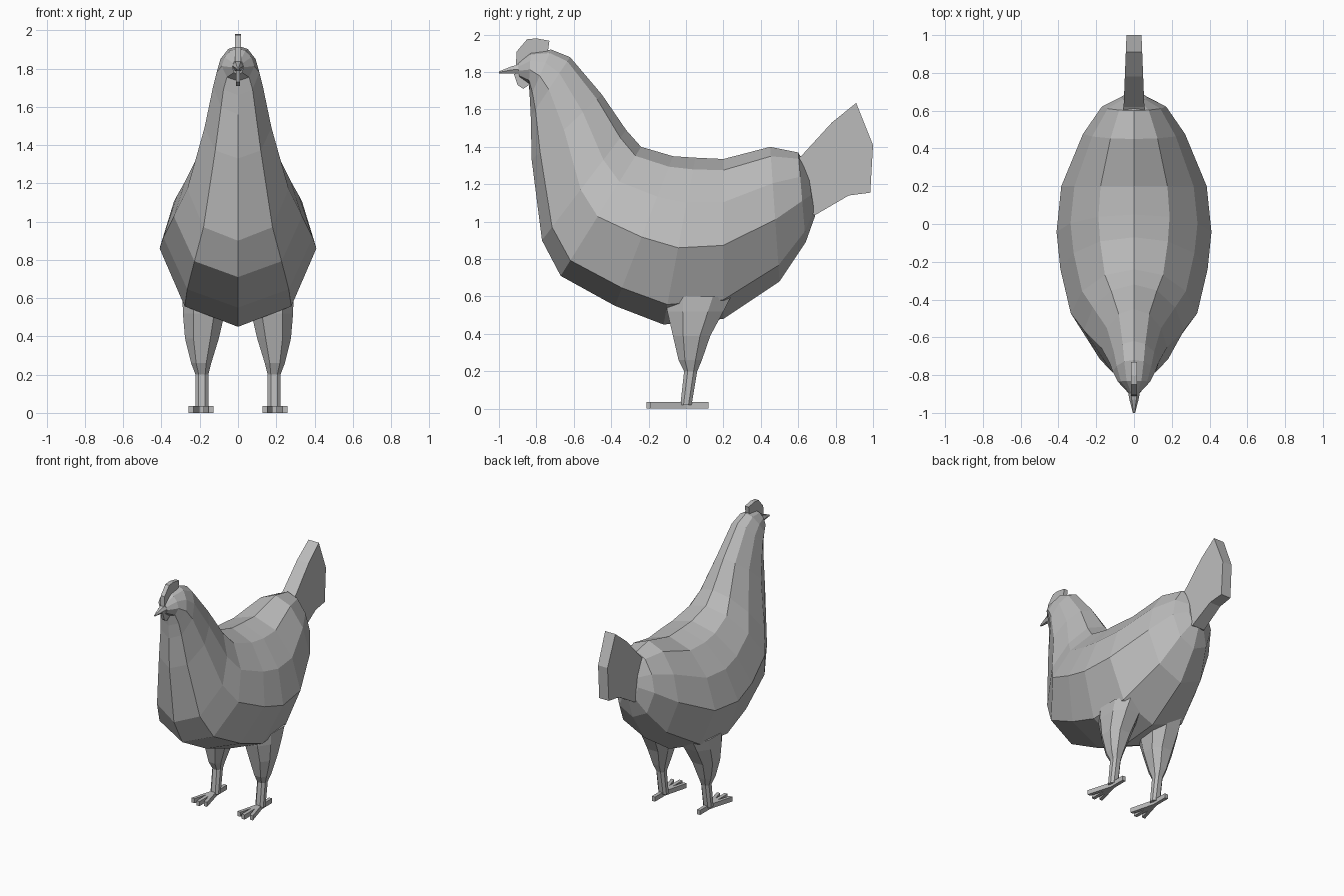
import bpy, bmesh
from mathutils import Vector

cube = bpy.data.objects.get("Cube")
if cube:
    bpy.data.objects.remove(cube)

grey = bpy.data.materials.new("plain grey")
grey.use_nodes = True
colour = (0.5, 0.5, 0.5, 1)
grey.diffuse_color = colour
grey.node_tree.nodes["Principled BSDF"].inputs["Base Color"].default_value = colour


def finish(name, bm):
    bmesh.ops.recalc_face_normals(bm, faces=bm.faces)
    mesh = bpy.data.meshes.new(name)
    bm.to_mesh(mesh)
    bm.free()
    mesh.materials.append(grey)
    obj = bpy.data.objects.new(name, mesh)
    bpy.context.collection.objects.link(obj)
    return obj


def loft(name, rings):
    """Skin a list of equal point rings and cap both ends."""
    bm = bmesh.new()
    loops = [[bm.verts.new(p) for p in ring] for ring in rings]
    n = len(loops[0])
    for a, b in zip(loops, loops[1:]):
        for i in range(n):
            j = (i + 1) % n
            bm.faces.new((a[i], a[j], b[j], b[i]))
    bm.faces.new(loops[0])
    bm.faces.new(loops[-1])
    return finish(name, bm)


def plate(name, outline, width):
    """Upright plate from a (y, z) outline; width(y) gives half thickness."""
    return loft(name, [[(s * width(y), y, z) for y, z in outline] for s in (-1, 1)])


# Body: slanted sections from face to rump (top y z, bottom y z, half width)
sections = [
    ((-.90, 1.85), (-.89, 1.77), .03),
    ((-.83, 1.905), (-.84, 1.735), .085),
    ((-.72, 1.92), (-.835, 1.66), .112),
    ((-.62, 1.88), (-.83, 1.56), .13),
    ((-.45, 1.68), (-.825, 1.33), .175),
    ((-.32, 1.49), (-.77, .90), .265),
    ((-.24, 1.40), (-.67, .71), .335),
    ((-.07, 1.35), (-.38, .55), .39),
    ((.05, 1.342), (-.12, .45), .41),
    ((.20, 1.335), (.20, .48), .385),
    ((.45, 1.40), (.50, .68), .27),
    ((.60, 1.37), (.64, .89), .17),
    ((.65, 1.28), (.69, 1.03), .07),
]
# Half of the section outline: share of width, share of the way down
half = [(0, 0), (.46, .07), (.82, .27), (1, .54), (.68, .88), (0, 1)]
outline = half + [(-w, t) for w, t in half[-2:0:-1]]
rings = []
for top, bottom, width in sections:
    a, b = Vector((0, *top)), Vector((0, *bottom))
    rings.append([a.lerp(b, t) + Vector((w * width, 0, 0)) for w, t in outline])
loft("body", rings)

# Tail, comb and wattle
plate("tail", [(.60, 1.34), (.62, 1.355), (.78, 1.53), (.91, 1.635), (1, 1.41),
               (.985, 1.155), (.87, 1.14), (.69, 1.035), (.62, 1.05)],
      lambda y: .055 - .04 * (y - .62))
plate("comb", [(-.91, 1.83), (-.905, 1.91), (-.85, 1.975), (-.80, 1.98),
               (-.73, 1.967), (-.74, 1.90)], lambda y: .016)
plate("wattle", [(-.92, 1.79), (-.90, 1.73), (-.87, 1.71), (-.84, 1.73), (-.83, 1.79)],
      lambda y: .01)

# Beak: hexagonal taper along y
hexagon = [(1, 0), (.5, .87), (-.5, .87), (-1, 0), (-.5, -.87), (.5, -.87)]
loft("beak", [[(r * u, y, z + h * v) for u, v in hexagon] for y, z, r, h in
              [(-.87, 1.815, .035, .035), (-.93, 1.812, .024, .022), (-1, 1.798, .006, .006)]])

# Legs and feet
octagon = [(1, .45), (.5, 1), (-.5, 1), (-1, .45), (-1, -.45), (-.5, -1), (.5, -1), (1, -.45)]
levels = [  # x min, x max, y min, y max, z
    (.04, .29, -.11, .24, .60), (.07, .288, -.10, .20, .52), (.10, .277, -.07, .13, .39),
    (.14, .245, -.04, .085, .26), (.155, .222, -.01, .06, .20), (.155, .222, -.03, .03, .02)]
for side, label in ((1, "left"), (-1, "right")):
    loft(label + "_leg", [[(side * ((x0 + x1) / 2 + u * (x1 - x0) / 2),
                            (y0 + y1) / 2 + v * (y1 - y0) / 2, z) for u, v in octagon]
                          for x0, x1, y0, y1, z in levels])
    for toe, (dx, y) in {"inner": (-.05, -.19), "middle": (0, -.21),
                         "outer": (.055, -.19), "back": (0, .12)}.items():
        loft(f"{label}_{toe}_toe", [
            [(side * (.19 + x + s * .013), yy, z) for s, z in
             ((-1, 0), (1, 0), (1, .035), (-1, .035))]
            for x, yy in ((0, 0), (dx, y))])
